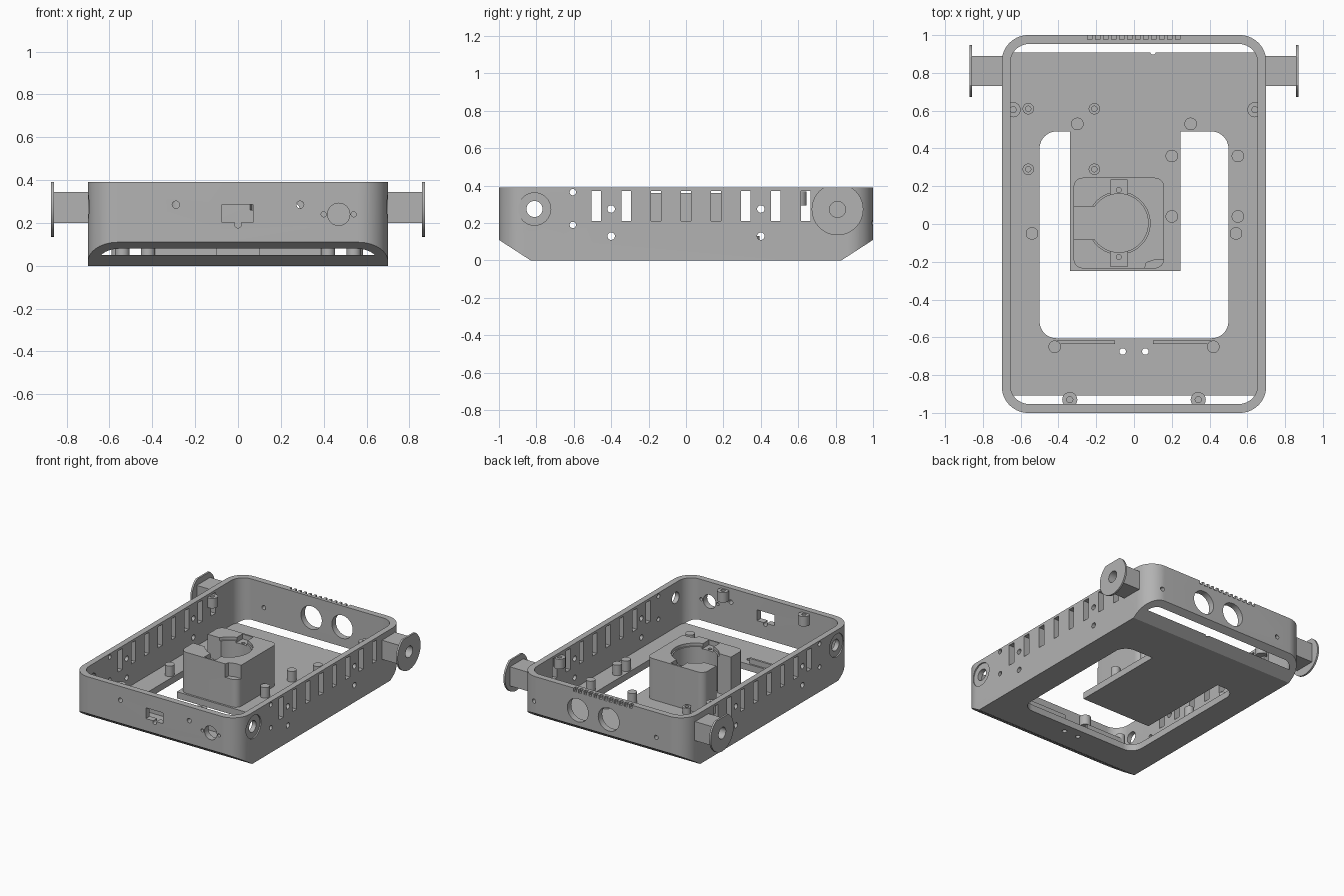
import bpy, math
from mathutils import Matrix, Vector

cube = bpy.data.objects.get("Cube")
if cube:
    bpy.data.objects.remove(cube, do_unlink=True)

grey = bpy.data.materials.new("plain grey")
grey.use_nodes = True
grey.diffuse_color = (0.45, 0.45, 0.45, 1)
grey.node_tree.nodes["Principled BSDF"].inputs["Base Color"].default_value = (0.45, 0.45, 0.45, 1)

# Axis frames: map profile (u, v) and extrusion w to x, y, z
FRAMES = {"x": lambda u, v, w: (w, u, v),
          "y": lambda u, v, w: (u, w, v),
          "z": lambda u, v, w: (u, v, w)}


def prism(name, points, lo, hi, axis="z"):
    n = len(points)
    put = FRAMES[axis]
    verts = [put(u, v, w) for w in (lo, hi) for u, v in points]
    faces = [tuple(reversed(range(n))), tuple(range(n, 2 * n))]
    faces += [(i, (i + 1) % n, n + (i + 1) % n, n + i) for i in range(n)]
    if axis == "y":
        faces = [f[::-1] for f in faces]
    mesh = bpy.data.meshes.new(name)
    mesh.from_pydata(verts, [], faces)
    mesh.materials.append(grey)
    obj = bpy.data.objects.new(name, mesh)
    bpy.context.collection.objects.link(obj)
    return obj


def rect(u0, u1, v0, v1, r=0.0, steps=10):
    if r == 0:
        return [(u0, v0), (u1, v0), (u1, v1), (u0, v1)]
    centres = [(u1 - r, v1 - r), (u0 + r, v1 - r), (u0 + r, v0 + r), (u1 - r, v0 + r)]
    return [(cu + r * math.cos(a), cv + r * math.sin(a))
            for k, (cu, cv) in enumerate(centres)
            for a in [(k + i / steps) * math.pi / 2 for i in range(steps + 1)]]


def circle(u, v, r, n=32):
    return [(u + r * math.cos(2 * math.pi * i / n), v + r * math.sin(2 * math.pi * i / n))
            for i in range(n)]


def boolean(obj, other, operation="DIFFERENCE"):
    mod = obj.modifiers.new("shape", "BOOLEAN")
    mod.operation, mod.solver, mod.object = operation, "EXACT", other
    bpy.context.view_layer.objects.active = obj
    bpy.ops.object.modifier_apply(modifier=mod.name)
    bpy.data.objects.remove(other, do_unlink=True)


def cut(obj, points, lo, hi, axis="z"):
    boolean(obj, prism("cutter", points, lo, hi, axis))


# Tray: rounded box, hollowed, with sloped front and back undersides
FLOOR, TOP = 0.05, 0.39
tray = prism("tray", rect(-0.7, 0.7, -1, 1, 0.14, 14), 0, TOP)
cut(tray, rect(-0.655, 0.655, -0.953, 0.953, 0.1, 14), FLOOR, 0.5)
for s in (-1, 1):
    wedge = [(s * 0.83, 0), (s * 1.01, 0.1165), (s * 1.1, 0.1165), (s * 1.1, -0.1), (s * 0.83, -0.1)]
    cut(tray, wedge if s < 0 else wedge[::-1], -1, 1, "x")

# Floor opening around a tongue
opening = prism("cutter", rect(-0.5, 0.5, -0.605, 0.49, 0.09), -0.1, 0.2)
cut(opening, rect(-0.34, 0.245, -0.25, 0.7), -0.2, 0.3)
boolean(tray, opening)
for x in (-0.06, 0.06):
    cut(tray, circle(x, -0.675, 0.017), -0.1, 0.1)
cut(tray, circle(0.1, 0.91, 0.014), -0.1, 0.1)

# Side wall vents, screw holes and pivot seats
for i in range(8):
    y = -0.48 + 0.16 * i
    cut(tray, rect(y - 0.026, y + 0.026, 0.212, 0.372), -0.8, 0.8, "x")
for y, z, r in ((-0.605, 0.365, 0.017), (-0.605, 0.19, 0.017), (-0.4, 0.275, 0.02),
                (-0.4, 0.13, 0.02), (0.4, 0.275, 0.02), (0.4, 0.13, 0.02), (-0.81, 0.275, 0.043)):
    cut(tray, circle(y, z, r), -0.8, 0.8, "x")
for s in (-1, 1):
    cut(tray, circle(-0.81, 0.275, 0.087), *sorted((s * 0.69, s * 0.8)), "x")

# Front wall port and holes
cut(tray, rect(-0.075, 0.07, 0.203, 0.285), -1.1, -0.9, "y")
for x, z, r in ((-0.29, 0.285, 0.017), (0.29, 0.285, 0.017), (0, 0.193, 0.016),
                (0.47, 0.24, 0.052), (0.4, 0.24, 0.012), (0.54, 0.24, 0.012)):
    cut(tray, circle(x, z, r), -1.1, -0.9, "y")

# Back wall holes and rim grooves
for x, z, r in ((0.21, 0.23, 0.088), (-0.05, 0.23, 0.088), (0.58, 0.2, 0.016), (-0.45, 0.2, 0.016)):
    cut(tray, circle(x, z, r), 0.9, 1.1, "y")
for i in range(12):
    x = -0.235 + 0.0425 * i
    cut(tray, rect(x - 0.012, x + 0.012, 0.365, 0.5), 0.976, 1.1, "y")

# Screw posts on the walls
for x, y in ((-0.64, 0.605), (0.64, 0.605), (-0.34, -0.93), (0.34, -0.93)):
    post = prism("wall_post", circle(x, y, 0.04), 0.295, 0.37)
    keep = prism("cutter", rect(-0.69, 0.69, -0.99, 0.99), 0, 1)
    boolean(post, keep, "INTERSECT")
    cut(post, circle(x, y, 0.016), 0.31, 0.5)

# Solid floor pegs
for x, y in ((-0.3, 0.53), (0.3, 0.53), (0.2, 0.36), (0.55, 0.36), (0.2, 0.04), (0.55, 0.04),
             (-0.54, -0.05), (0.54, -0.05), (-0.42, -0.65), (0.42, -0.65)):
    prism("floor_peg", circle(x, y, 0.033), FLOOR - 0.01, 0.13)

# Hollow floor standoffs
for x in (-0.56, -0.21):
    for y in (0.29, 0.61):
        standoff = prism("standoff", circle(x, y, 0.03), FLOOR - 0.01, 0.1)
        cut(standoff, circle(x, y, 0.014), 0.06, 0.3)

# Low ribs behind the front wall
for x in (-0.255, 0.255):
    prism("floor_rib", rect(x - 0.155, x + 0.155, -0.635, -0.618), FLOOR - 0.01, 0.09)

# Motor housing with round well, side slot, screw tabs and corner relief
housing = prism("housing", rect(-0.32, 0.16, -0.235, 0.245, 0.05), FLOOR - 0.01, 0.362)
cut(housing, circle(-0.08, 0.005, 0.155, 48), 0.06, 0.5)
cut(housing, circle(-0.08, 0.005, 0.165, 48), 0.34, 0.5)
cut(housing, rect(-0.5, -0.18, -0.083, 0.092), 0.06, 0.5)
for y, hole in ((0.19, 0.18), (-0.175, -0.175)):
    cut(housing, rect(-0.125, -0.035, y - 0.05, y + 0.042), 0.325, 0.5)
    cut(housing, circle(-0.08, hole, 0.013), 0.2, 0.5)
cut(housing, [(0.04, -0.3), (0.3, -0.3), (0.3, -0.19), (0.11, -0.19), (0.065, -0.205)], 0.26, 0.5)

# Side arms with flat-topped end discs and blind bores
for s in (-1, 1):
    arm = prism("side_arm", rect(0.73, 0.89, 0.2, 0.345), *sorted((s * 0.69, s * 0.862)), "x")
    disc = prism("end_disc", circle(0.81, 0.273, 0.138, 64), *sorted((s * 0.858, s * 0.872)), "x")
    cut(disc, rect(0.5, 1.1, TOP, 0.6), -1, 1, "x")
    for part in (arm, disc):
        cut(part, circle(0.81, 0.273, 0.043), *sorted((s * 0.76, s * 0.9)), "x")

# Smooth round walls while keeping edges crisp
for obj in bpy.context.scene.objects:
    obj.select_set(obj.type == "MESH")
bpy.ops.object.shade_smooth_by_angle(angle=math.radians(30))
